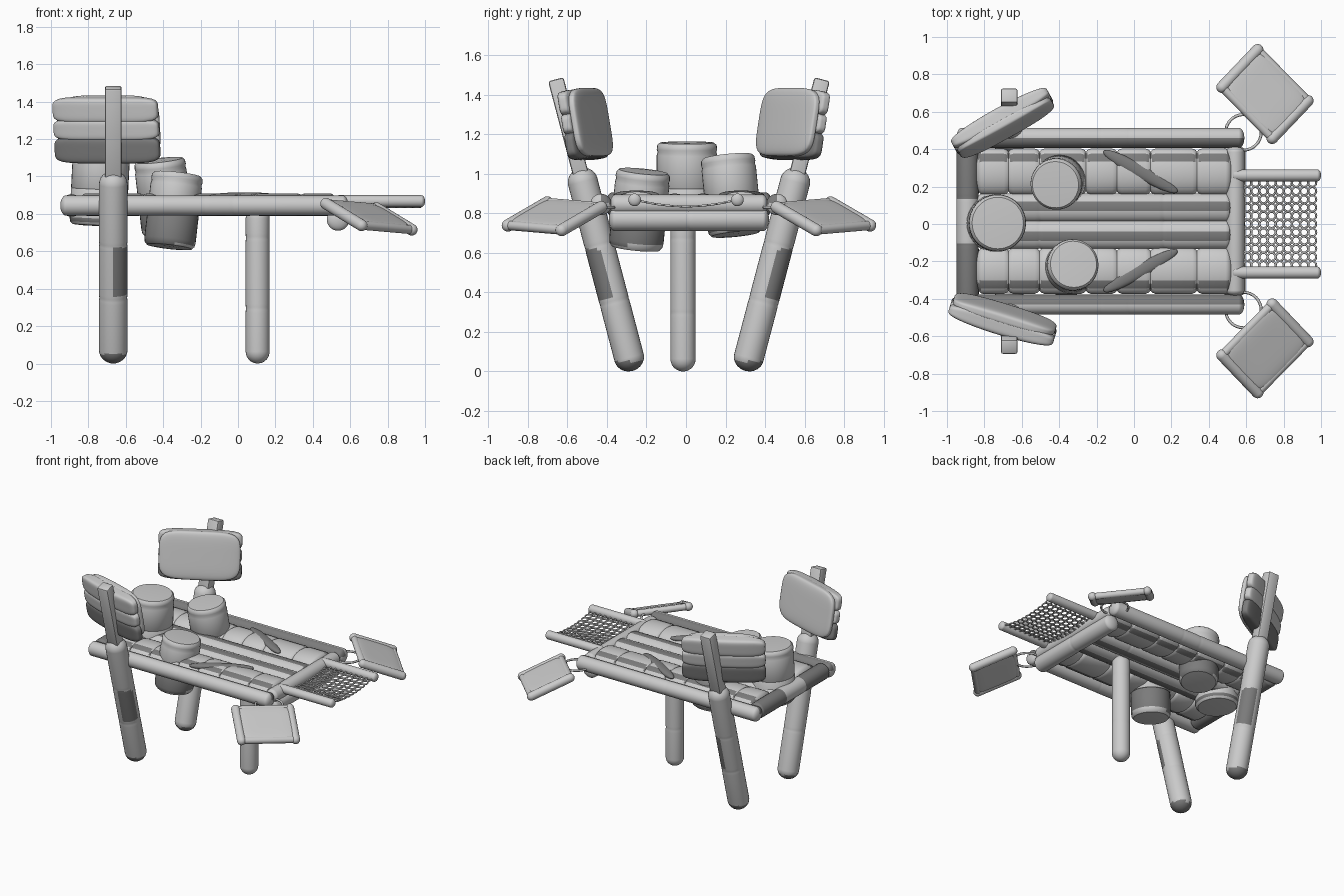
import bpy, bmesh, math
from mathutils import Vector, Matrix

if "Cube" in bpy.data.objects:
    bpy.data.objects.remove(bpy.data.objects["Cube"])

YC = 0.015  # mirror line of the raft


def shade(name, g):
    m = bpy.data.materials.new(name)
    m.diffuse_color = (g, g, g, 1)
    m.use_nodes = True
    m.node_tree.nodes["Principled BSDF"].inputs["Base Color"].default_value = m.diffuse_color
    return m


LIGHT, DARK = shade("grey", .57), shade("dark_grey", .2)


def finish(name, bm, matrix):
    me = bpy.data.meshes.new(name)
    bmesh.ops.recalc_face_normals(bm, faces=bm.faces)
    bm.to_mesh(me)
    bm.free()
    for p in me.polygons:
        p.use_smooth = True
    me.set_sharp_from_angle(angle=math.radians(40))
    me.materials.append(LIGHT)
    me.materials.append(DARK)
    ob = bpy.data.objects.new(name, me)
    ob.matrix_world = matrix
    bpy.context.collection.objects.link(ob)
    return ob


def paint(ob, test, matrix):
    """Darken the faces whose world-space centre passes the test."""
    for p in ob.data.polygons:
        if test(matrix @ p.center):
            p.material_index = 1


def revolve(name, profile, p0, direction, sx=1, sy=1, n=28, dark=None):
    """Spin (radius, height) points about an axis; sx, sy flatten the section."""
    bm = bmesh.new()
    rings = []
    for r, z in profile:
        rings.append([bm.verts.new((r * sx * math.cos(2 * math.pi * i / n),
                                    r * sy * math.sin(2 * math.pi * i / n), z)) for i in range(n)])
    for a, b in zip(rings, rings[1:]):
        for i in range(n):
            bm.faces.new((a[i], a[(i + 1) % n], b[(i + 1) % n], b[i]))
    bm.faces.new(rings[0])
    bm.faces.new(rings[-1])
    M = Matrix.Translation(p0) @ Vector(direction).to_track_quat('Z', 'Y').to_matrix().to_4x4()
    ob = finish(name, bm, M)
    if dark:
        paint(ob, dark, M)
    return ob


def tube(name, p0, p1, r, cap=None, seams=(), pinch=0.04, sx=1, sy=1, dark=None):
    """Inflated tube with rounded ends and pinched weld seams."""
    p0, p1 = Vector(p0), Vector(p1)
    L = (p1 - p0).length
    cap = r if cap is None else cap
    arc = [(r * math.sin(a), cap * (1 - math.cos(a)))
           for a in (math.radians(d) for d in (5, 20, 35, 50, 65, 80, 90))]
    prof = list(arc)
    for s in seams:
        z = s * L
        prof += [(r, z - 0.025), (r * (1 - pinch * .4), z - 0.008), (r * (1 - pinch), z),
                 (r * (1 - pinch * .4), z + 0.008), (r, z + 0.025)]
    prof += [(a, L - z) for a, z in reversed(arc)]
    return revolve(name, prof, p0, p1 - p0, sx, sy, dark=dark)


def pillow(name, matrix, size, p=6, taper=0, dark=False):
    """Soft box on a superellipsoid; taper thins it in y towards both x ends."""
    bm = bmesh.new()
    bmesh.ops.create_cube(bm, size=2)
    bmesh.ops.subdivide_edges(bm, edges=bm.edges[:], cuts=11, use_grid_fill=True)
    for v in bm.verts:
        k = sum(abs(c) ** p for c in v.co) ** (1 / p)
        v.co = Vector([c / k * s / 2 for c, s in zip(v.co, size)])
        v.co.y *= 1 - taper * (2 * v.co.x / size[0]) ** 2
    ob = finish(name, bm, matrix)
    if dark:
        paint(ob, lambda c: True, matrix)
    return ob


def loops(name, rings, depth):
    """Closed thin cords from lists of points."""
    cu = bpy.data.curves.new(name, 'CURVE')
    cu.dimensions = '3D'
    cu.bevel_depth = depth
    cu.bevel_resolution = 1
    cu.materials.append(LIGHT)
    for pts in rings:
        sp = cu.splines.new('POLY')
        sp.points.add(len(pts) - 1)
        for pt, co in zip(sp.points, pts):
            pt.co = (*co, 1)
        sp.use_cyclic_u = True
    ob = bpy.data.objects.new(name, cu)
    bpy.context.collection.objects.link(ob)


def circle(x, y, zf, r, n):
    angles = [2 * math.pi * i / n for i in range(n)]
    return [(x + r * math.cos(a), y + r * math.sin(a), zf(y + r * math.sin(a))) for a in angles]


# Raft frame cross tubes
tube("rear_cross_tube", (-0.89, YC - .42, .845), (-0.89, YC + .42, .845), .06, cap=.03, seams=(.35, .65),
     pinch=.02, dark=lambda c: abs(c.y - YC) > .12)
tube("front_cross_tube", (0.535, YC - .405, .77), (0.535, YC + .405, .77), .06, cap=.03, seams=(.5,))
tube("front_upper_cross_tube", (0.54, YC - .40, .845), (0.54, YC + .40, .845), .05, cap=.03)

# Third leg
tube("centre_leg", (.105, -.015, 0.0), (.105, -.015, .84), .064, seams=(.35, .8), pinch=.02)

for s, side in ((-1, "near"), (1, "far")):
    def P(x, y, z):
        return Vector((x, YC + s * y, z))

    def off(c):
        return s * (c.y - YC)

    # Side tube and mattress rows, with dark lengthwise stripes
    tube(side + "_side_tube", P(-.95, .445, .845), P(.59, .445, .845), .054, cap=.03,
         seams=(.5, .6), pinch=.02, dark=lambda c: off(c) < .447 and c.z > .85)
    tube(side + "_outer_mattress", P(-.85, .265, .85), P(.53, .265, .85), .06, cap=.04,
         seams=(.13, .25, .43, .55, .68, .86), pinch=.14, sx=2.05,
         dark=lambda c: .325 < off(c) < .365)
    tube(side + "_inner_mattress", P(-.85, .072, .845), P(.53, .072, .845), .055, cap=.04,
         seams=(.25, .73), pinch=.04, sx=1.4, dark=lambda c: .05 < off(c) < .1)

    # Leaf-shaped paddle lying on the mattress
    d = P(.225, .16, .885) - P(-.155, .37, .885)
    pillow(side + "_paddle", Matrix.Translation(P(.035, .265, .89)) @
           Matrix.Rotation(math.atan2(d.y, d.x), 4, 'Z'), (.45, .075, .05), 2.3, dark=True)

    # Leaning leg with square post
    d = P(0, .39, 1.48) - P(0, 0, 0)
    d.normalize()
    base = P(-.667, .285, .003)
    tube(side + "_leg", base, base + d * 1.06, .076, cap=.07, seams=(.34, .62), pinch=.02,
         dark=lambda c: c.z < .05 or (.4 < c.z < .62 and c.x > -.66 and off(c) > .285 + .2635 * c.z))
    bm = bmesh.new()
    bmesh.ops.create_cube(bm, size=1)
    for v in bm.verts:
        v.co = Vector((v.co.x * .09, v.co.y * .08, v.co.z * .55))
    bmesh.ops.bevel(bm, geom=bm.edges[:], offset=.012, segments=2, affect='EDGES', profile=.5)
    finish(side + "_post", bm, Matrix.Translation(base + d * 1.25) @
           Matrix.Rotation(-s * math.atan2(.39, 1.48), 4, 'X'))

    # Back panel: three stacked ribs outside, rounded cushion inside
    yaw = math.radians(-17 if s < 0 else 29)
    M = (Matrix.Translation(P(-.70, .525, 1.255)) @ Matrix.Rotation(yaw, 4, 'Z')
         @ Matrix.Rotation(-s * math.radians(10), 4, 'X'))
    for i, (z, h) in enumerate(((-.11, .145), (0, .115), (.105, .135))):
        pillow(f"{side}_panel_rib_{i}", M @ Matrix.Translation((0, s * .012, z)), (.585, .1, h), 5, .35, i == 0)
    pillow(side + "_panel_cushion", M @ Matrix.Translation((0, -s * .03, 0)), (.57, .07, .35), 4.5, .3)

    # Drooping side seat: cushion with four edge tubes
    c = P(.70, .68, .785)
    u = Vector((.205, s * .215, -.125))
    v = Vector((.285, -s * .29, -.025))
    n = u.cross(v).normalized()
    un = u.normalized()
    R = Matrix((un, n.cross(un), n)).transposed().to_4x4()
    pillow(side + "_seat_cushion", Matrix.Translation(c) @ R, (u.length, v.length, .055), 5)
    for k in (-1, 1):
        a = c + v * .47 * k
        tube(f"{side}_seat_end_{k}", a - u * .56, a + u * .56, .031)
        a = c + u * .46 * k
        tube(f"{side}_seat_edge_{k}", a - v * .5, a + v * .5, .024)

    # Thin loop tying the seat to the raft corner
    loops(side + "_seat_loop", [circle(.585, YC + s * .475, lambda y: .83, .095, 32)], .008)

    # Net rail
    tube(side + "_net_rail", (.52, s * .26, .868), (1.0, s * .26, .868), .032, cap=.02)


# Sagging net of linked rings
def sag(y):
    return .87 - .035 * (1 - (y / .26) ** 2)


loops("ring_net", [circle(.605 + i * .0435, -.22 + j * .044, sag, .0215, 12)
                   for i in range(9) for j in range(11)], .0055)

# Three padded drums sunk through the raft
for i, (bot, top, r) in enumerate((((-.75, .005, .735), (-.728, .005, 1.16), .153),
                                   ((-.375, .25, .69), (-.42, .21, 1.09), .138),
                                   ((-.368, -.255, .62), (-.323, -.215, 1.015), .138))):
    b, t = Vector(bot), Vector(top)
    L = (t - b).length
    prof = [(r * .5, 0), (r * .88, .004), (r * .97, .018), (r, .04), (r, L * .45), (r * .98, L * .46),
            (r, L * .47), (r, L - .065), (r * .97, L - .05), (r, L - .036), (r * .98, L - .015),
            (r * .9, L - .003), (r * .5, L)]
    revolve(f"drum_{i}", prof, b, t - b, n=36, dark=lambda c: b.z + .02 < c.z < .84)
